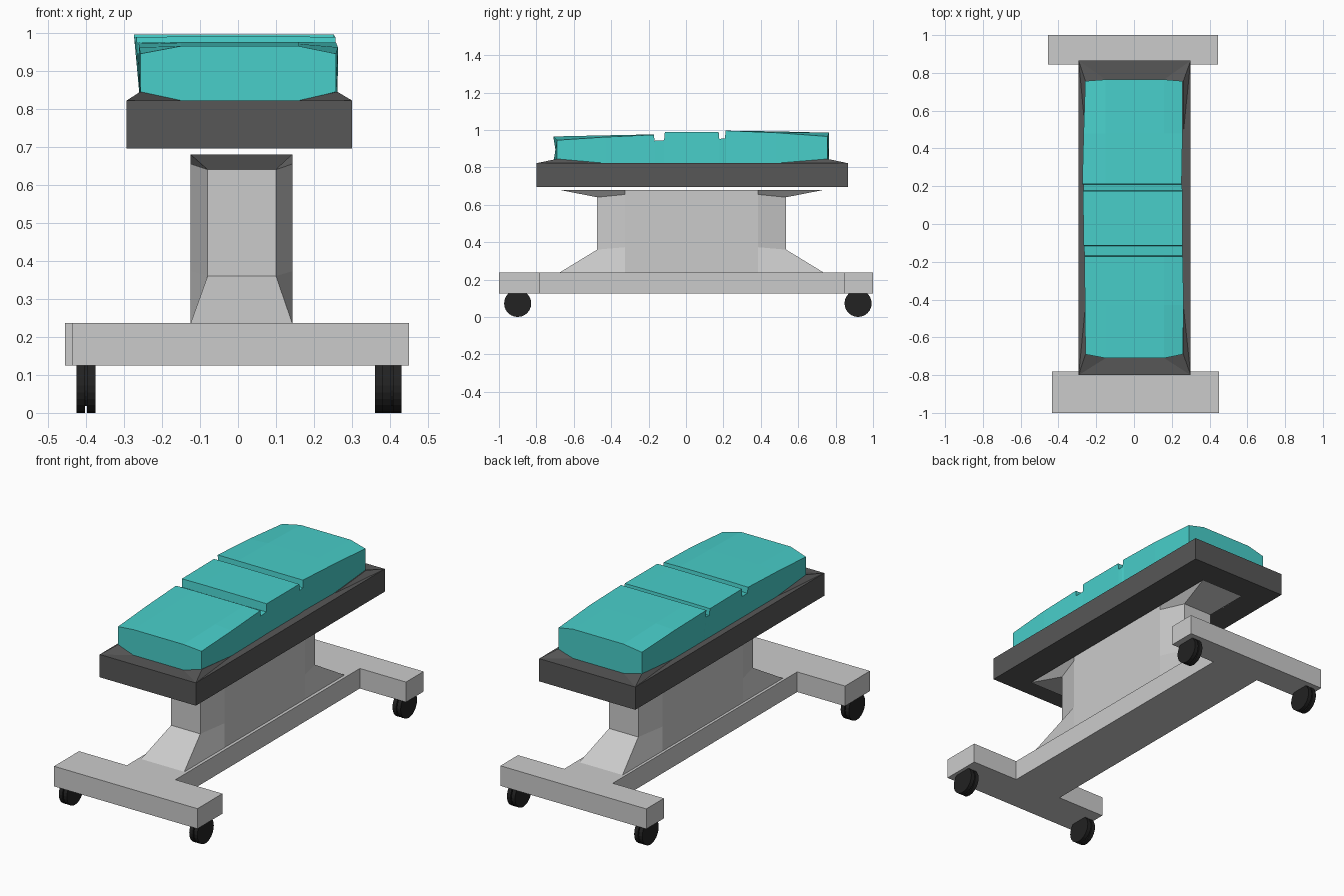
import bpy, bmesh, math
from mathutils import Matrix, Vector


def material(name, r, g, b):
    m = bpy.data.materials.new(name)
    m.diffuse_color = (r, g, b, 1)
    return m


TEAL = material("teal padding", 0.065, 0.62, 0.59)
GREY = material("light grey metal", 0.60, 0.60, 0.60)
DARK = material("dark grey frame", 0.095, 0.095, 0.095)
BLACK = material("black rubber", 0.016, 0.016, 0.016)


def finish(bm, name, mat):
    bmesh.ops.remove_doubles(bm, verts=bm.verts, dist=1e-5)
    bmesh.ops.recalc_face_normals(bm, faces=bm.faces)
    me = bpy.data.meshes.new(name)
    bm.to_mesh(me)
    bm.free()
    me.materials.append(mat)
    ob = bpy.data.objects.new(name, me)
    bpy.context.collection.objects.link(ob)
    return ob


def loft(name, rings, mat):
    """Skin equal-length rings and cap both ends."""
    bm = bmesh.new()
    vs = [[bm.verts.new(p) for p in ring] for ring in rings]
    n = len(vs[0])
    for a, b in zip(vs, vs[1:]):
        for i in range(n):
            j = (i + 1) % n
            bm.faces.new((a[i], a[j], b[j], b[i]))
    bm.faces.new(vs[0])
    bm.faces.new(vs[-1])
    return finish(bm, name, mat)


# I-shaped base
outline = [(-0.435, -1), (0.45, -1), (0.45, -0.78), (0.16, -0.78), (0.16, 0.845),
           (0.445, 0.845), (0.445, 1), (-0.455, 1), (-0.455, 0.845),
           (-0.14, 0.845), (-0.14, -0.78), (-0.435, -0.78)]
loft("base", [[(x, y, z) for x, y in outline] for z in (0.125, 0.237)], GREY)


# Column: flared foot and head, chamfered waist
def column_ring(x0, x1, y0, y1, z, z_side):
    s0, s1 = -0.325, 0.385
    return [(x0, y0, z), (x1, y0, z), (0.143, s0, z_side), (0.143, s1, z_side),
            (x1, y1, z), (x0, y1, z), (-0.125, s1, z_side), (-0.125, s0, z_side)]


loft("column", [
    column_ring(-0.125, 0.143, -0.68, 0.74, 0.235, 0.235),
    column_ring(-0.08, 0.10, -0.475, 0.535, 0.36, 0.373),
    column_ring(-0.08, 0.10, -0.475, 0.535, 0.64, 0.655),
    column_ring(-0.125, 0.143, -0.68, 0.74, 0.68, 0.68)], GREY)

# Table frame: box plus a low raised facet under each padding corner
bm = bmesh.new()
size = Vector((0.593, 1.665, 0.127))
bmesh.ops.create_cube(bm, size=1, matrix=Matrix.Translation((0.0035, 0.0325, 0.7585))
                      @ Matrix.Diagonal((*size, 1)))
for x_out, x_in, x_mid in ((-0.293, -0.257, -0.15), (0.30, 0.261, 0.16)):
    for y_out, y_in, y_end, y_mid in ((-0.8, -0.69, -0.71, -0.43), (0.865, 0.757, 0.765, 0.48)):
        pts = [(x_out, y_out, 0.822), (x_mid, y_end, 0.822),
               (x_in, y_mid, 0.822), (x_in, y_in, 0.845)]
        v = [bm.verts.new(p) for p in pts]
        for f in ((0, 1, 3), (0, 2, 3), (1, 2, 3), (0, 1, 2)):
            bm.faces.new([v[i] for i in f])
finish(bm, "table_frame", DARK)

# Padding: stations along y with two cross grooves
# (y centre, y at sides, left x, right x, side bottom z, side top z, crown z)
stations = [
    (-0.71, -0.69, -0.257, 0.258, 0.845, 0.945, 0.965),
    (-0.43, -0.43, -0.260, 0.263, 0.822, 0.962, 0.971),
    (-0.172, -0.172, -0.262, 0.258, 0.822, 0.974, 0.976),
    (-0.168, -0.168, -0.262, 0.258, 0.822, 0.942, 0.942),
    (-0.117, -0.117, -0.265, 0.256, 0.822, 0.945, 0.945),
    (-0.113, -0.113, -0.267, 0.256, 0.822, 0.989, 0.990),
    (0.174, 0.174, -0.270, 0.256, 0.822, 0.989, 0.990),
    (0.178, 0.178, -0.268, 0.256, 0.822, 0.952, 0.952),
    (0.208, 0.208, -0.268, 0.254, 0.822, 0.955, 0.955),
    (0.212, 0.212, -0.274, 0.252, 0.822, 0.996, 0.996),
    (0.48, 0.48, -0.267, 0.257, 0.822, 0.985, 0.992),
    (0.765, 0.757, -0.258, 0.256, 0.845, 0.965, 0.985)]
rings = []
for yc, ys, xl, xr, zb, zs, zt in stations:
    rings.append([(-0.15, yc, 0.821), (0.16, yc, 0.821), (min(xr, 0.262), ys, zb), (xr, ys, zs),
                  (0.16, yc, zt), (-0.15, yc, zt), (xl, ys, zs), (max(xl, -0.258), ys, zb)])
loft("padding", rings, TEAL)

# Twin-disc caster wheels, with a narrow hub between the discs
for name, x, y in (("front_left", -0.40, -0.90), ("front_right", 0.405, -0.90),
                   ("back_left", -0.40, 0.92), ("back_right", 0.385, 0.92)):
    bm = bmesh.new()
    for dx, r, w in ((-0.014, 0.0725, 0.022), (0.014, 0.0725, 0.022), (0, 0.055, 0.02)):
        bmesh.ops.create_cone(bm, cap_ends=True, segments=24, radius1=r, radius2=r, depth=w,
                              matrix=Matrix.Translation((x + dx, y, 0.0725))
                              @ Matrix.Rotation(math.pi / 2, 4, 'Y'))
    finish(bm, name + "_wheel", BLACK)
